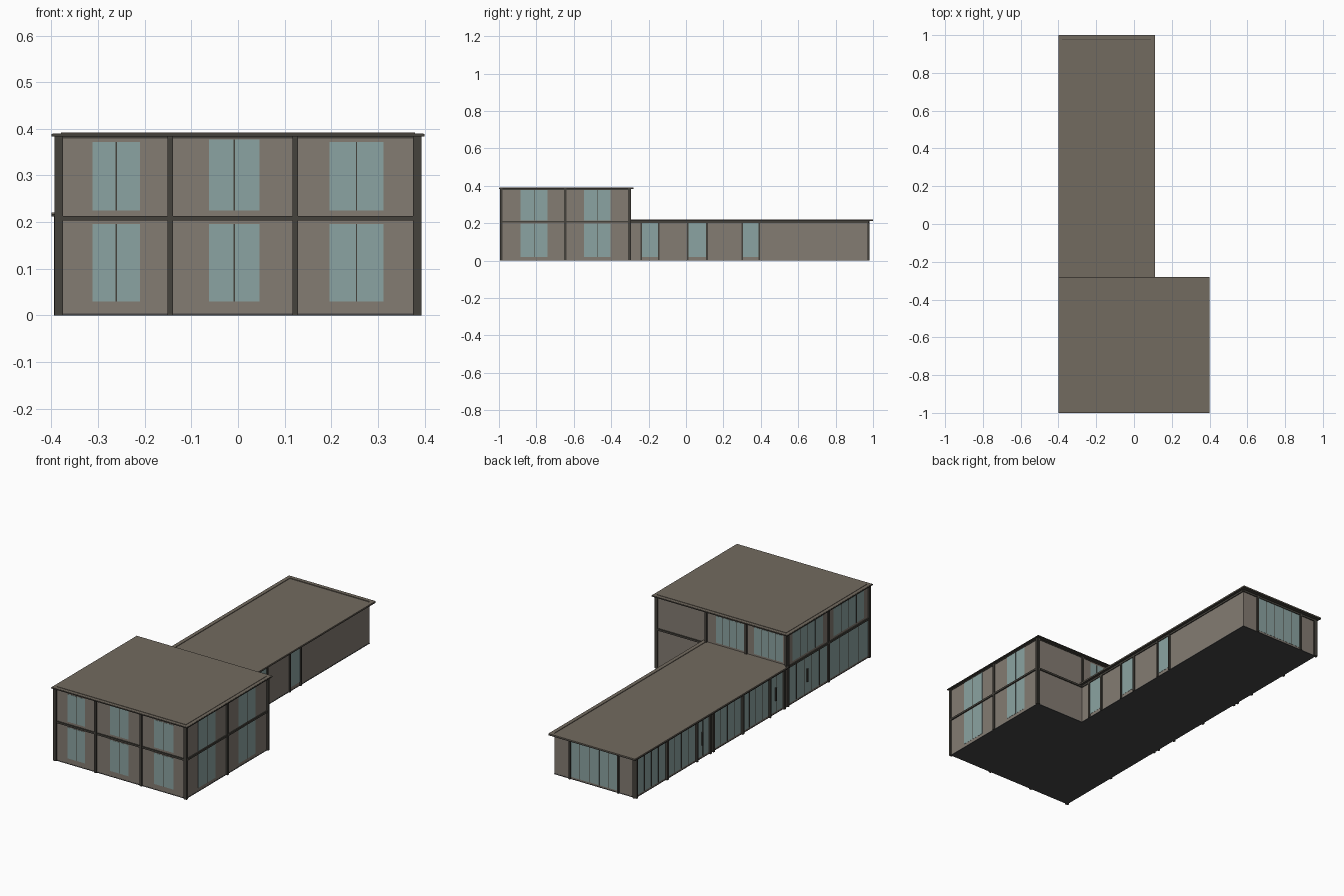
import bpy


def material(name, r, g, b):
    m = bpy.data.materials.new(name)
    m.diffuse_color = (r, g, b, 1)
    return m


WALL = material("wall_stone", 0.23, 0.20, 0.17)
ROOF = material("roof_brown", 0.17, 0.145, 0.115)
DARK = material("dark_trim", 0.06, 0.055, 0.045)
GLASS = material("teal_glass", 0.26, 0.37, 0.36)
BASE = material("base_dark", 0.06, 0.06, 0.06)


def box(name, x0, x1, y0, y1, z0, z1, mat):
    c = [(x, y, z) for x in (x0, x1) for y in (y0, y1) for z in (z0, z1)]
    f = [(0, 1, 3, 2), (4, 6, 7, 5), (0, 4, 5, 1), (2, 3, 7, 6), (0, 2, 6, 4), (1, 5, 7, 3)]
    me = bpy.data.meshes.new(name)
    me.from_pydata(c, [], f)
    me.materials.append(mat)
    ob = bpy.data.objects.new(name, me)
    bpy.context.collection.objects.link(ob)
    return ob


# A facade is (axis of its normal, outward sign, wall plane)
FRONT = ("y", -1, -0.986)
BACK = ("y", 1, -0.302)
EAST = ("x", 1, 0.385)
WEST = ("x", -1, -0.385)
WING_EAST = ("x", 1, 0.092)
WING_BACK = ("y", 1, 0.974)


def panel(name, face, u0, u1, z0, z1, out, mat):
    axis, s, p = face
    a, b = sorted((p - s * 0.003, p + s * out))
    if axis == "x":
        return box(name, a, b, u0, u1, z0, z1, mat)
    return box(name, u0, u1, a, b, z0, z1, mat)


def window(face, u0, u1, z0, z1, panes, w=0.0025):
    panel("window_glass", face, u0, u1, z0, z1, 0.001, GLASS)
    for i in range(1, panes):
        u = u0 + (u1 - u0) * i / panes
        panel("window_mullion", face, u - w / 2, u + w / 2, z0, z1, 0.002, DARK)


def columns(face, centres, z0, z1, w=0.012, out=0.008):
    for u in centres:
        panel("column", face, u - w / 2, u + w / 2, z0, z1, out, DARK)


# Base slabs and wall masses
box("base_block", -0.386, 0.386, -0.987, -0.301, 0, 0.004, BASE)
box("base_wing", -0.386, 0.093, -0.301, 0.975, 0, 0.004, BASE)
box("block_walls", -0.385, 0.385, -0.986, -0.302, 0.004, 0.385, WALL)
box("wing_walls", -0.385, 0.092, -0.302, 0.974, 0.004, 0.214, WALL)

# Two-storey roof: overhanging eave with a shallow raised deck
box("block_eave", -0.4, 0.4, -1.0, -0.28, 0.384, 0.389, DARK)
box("block_roof_edge", -0.398, 0.398, -0.998, -0.282, 0.389, 0.390, ROOF)
box("block_roof_deck", -0.38, 0.38, -0.98, -0.30, 0.389, 0.392, ROOF)

# Wing roof: deck with a thin raised rim
box("wing_eave", -0.4, 0.11, -0.302, 1.0, 0.212, 0.217, DARK)
box("wing_roof_deck", -0.38, 0.09, -0.302, 0.978, 0.216, 0.218, ROOF)
box("wing_rim_west", -0.4, -0.38, -0.28, 1.0, 0.217, 0.221, ROOF)
box("wing_rim_east", 0.09, 0.11, -0.302, 1.0, 0.217, 0.221, ROOF)
box("wing_rim_back", -0.38, 0.09, 0.98, 1.0, 0.217, 0.221, ROOF)

# Floor bands and top bands on every face
for face, u0, u1 in ((FRONT, -0.385, 0.385), (BACK, -0.385, 0.385),
                     (EAST, -0.986, -0.302), (WEST, -0.986, -0.302)):
    panel("floor_band", face, u0, u1, 0.203, 0.213, 0.006, DARK)
    panel("top_band", face, u0, u1, 0.379, 0.385, 0.003, DARK)
for face, u0, u1 in ((WING_EAST, -0.302, 0.974), (WEST, -0.302, 0.974), (WING_BACK, -0.385, 0.092)):
    panel("wing_band", face, u0, u1, 0.202, 0.213, 0.005, DARK)

# Front facade
columns(FRONT, (-0.381, -0.145, 0.123, 0.381), 0, 0.385)
for u0, u1, z in ((-0.312, -0.21, 0.372), (-0.062, 0.046, 0.377), (0.196, 0.312, 0.372)):
    window(FRONT, u0, u1, 0.03, 0.196, 2)
    window(FRONT, u0, u1, 0.225, z, 2)

# East side of the block
columns(EAST, (-0.988, -0.645, -0.303), 0, 0.385)
for u0, u1 in ((-0.885, -0.74), (-0.545, -0.405)):
    window(EAST, u0, u1, 0.02, 0.2, 2)
    window(EAST, u0, u1, 0.216, 0.379, 2)

# Back of the block, above the wing roof
columns(BACK, (0.09, -0.145), 0.215, 0.385)
columns(BACK, (0.381, -0.381), 0, 0.385)
window(BACK, -0.13, 0.035, 0.228, 0.37, 4)
window(BACK, -0.36, -0.19, 0.228, 0.37, 4)

# East side of the wing: tall windows framed by posts
for u0, u1 in ((-0.24, -0.145), (0.01, 0.112), (0.30, 0.392)):
    window(WING_EAST, u0, u1, 0.02, 0.202, 1)
    columns(WING_EAST, (u0, u1), 0, 0.212, 0.009, 0.007)

# Back end of the wing
window(WING_BACK, -0.285, 0.0, 0.012, 0.202, 5)
columns(WING_BACK, (-0.285, 0.0), 0, 0.212, 0.009)
columns(WING_BACK, (-0.38,), 0, 0.212)

# West side: glazed bays between columns
columns(WEST, (-0.988, -0.645, -0.303), 0, 0.385)
columns(WEST, (-0.27, -0.15, 0.08, 0.325, 0.352, 0.465, 0.715, 0.972), 0, 0.213, 0.012, 0.010)
for u0, u1, n in ((0.725, 0.96, 4), (0.475, 0.705, 4), (0.36, 0.457, 2), (0.09, 0.317, 4),
                  (-0.142, 0.072, 4), (-0.262, -0.158, 2), (-0.635, -0.313, 5), (-0.978, -0.655, 4)):
    window(WEST, u0, u1, 0.012, 0.2, n, 0.004)
for u0, u1 in ((-0.6, -0.345), (-0.945, -0.69)):
    window(WEST, u0, u1, 0.225, 0.372, 4, 0.004)

# Door handles
for u in (0.418, -0.2, -0.465):
    panel("door_handle", WEST, u - 0.003, u + 0.003, 0.07, 0.14, 0.008, DARK)
